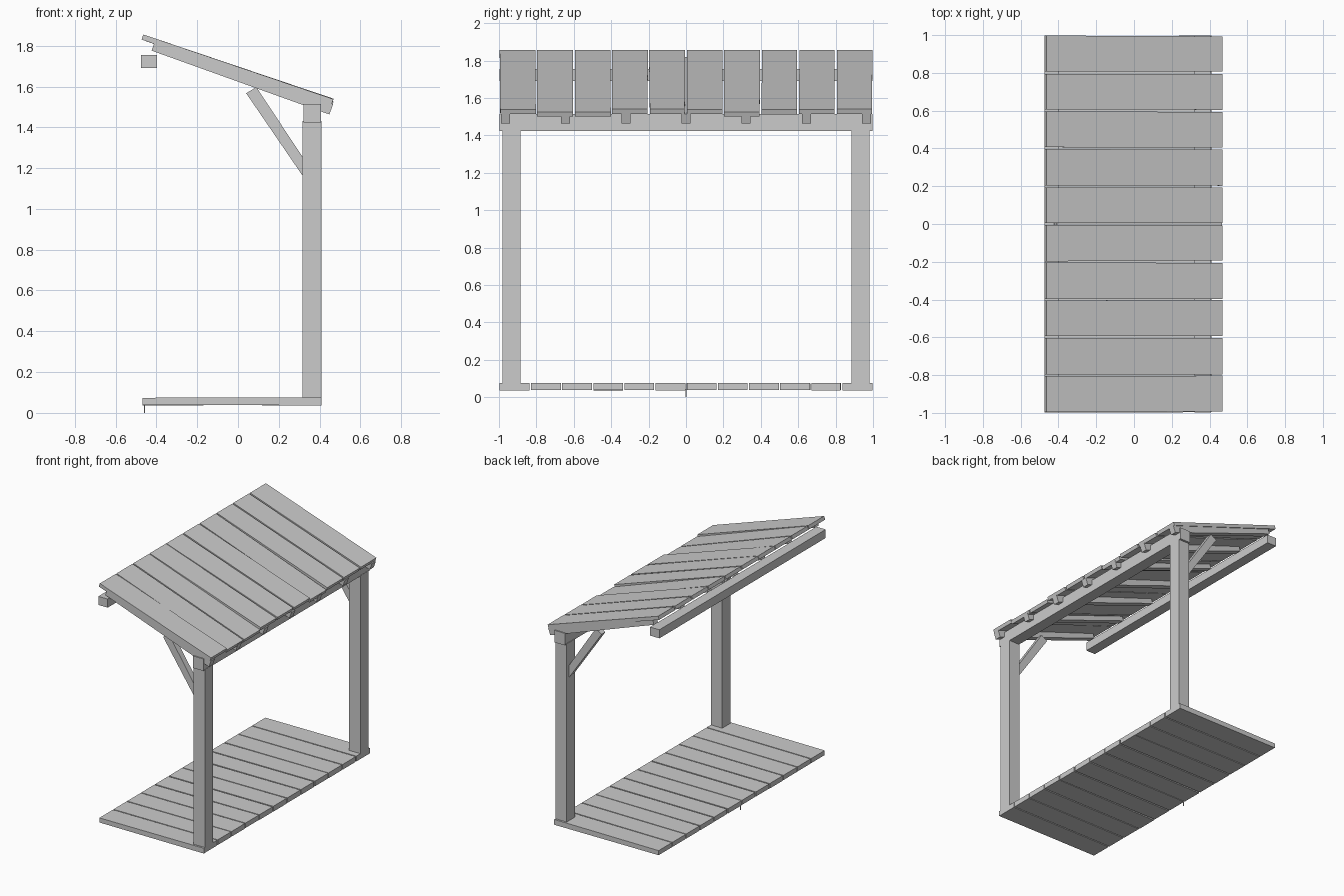
import bpy, bmesh, random

if "Cube" in bpy.data.objects:
    bpy.data.objects.remove(bpy.data.objects["Cube"])

random.seed(4)


def prism(name, profile, y0, y1, skew=0.0):
    """Extrude an x/z profile from y0 to y1; skew nudges the corners in y."""
    bm = bmesh.new()
    n = len(profile)
    rings = []
    for y, s in ((y0, 1), (y1, -1)):
        left, right = random.uniform(0, skew), random.uniform(0, skew)
        rings.append([bm.verts.new((x, y + s * (left if x < 0 else right), z))
                      for x, z in profile])
    bm.faces.new(rings[0])
    bm.faces.new(rings[1])
    for i in range(n):
        j = (i + 1) % n
        bm.faces.new((rings[0][i], rings[0][j], rings[1][j], rings[1][i]))
    bmesh.ops.recalc_face_normals(bm, faces=bm.faces)
    me = bpy.data.meshes.new(name)
    bm.to_mesh(me)
    bm.free()
    ob = bpy.data.objects.new(name, me)
    bpy.context.collection.objects.link(ob)
    return ob


def rect(x0, x1, z0, z1):
    return [(x0, z0), (x1, z0), (x1, z1), (x0, z1)]


# Floor boards, slightly uneven
step = 2 / 12
for i in range(12):
    y = -1 + i * step
    d = random.uniform(0, 0.004)
    board = [(-0.467, 0.04 - d), (0.41, 0.036 + d), (0.41, 0.077), (-0.467, 0.074)]
    prism(f"floor_board_{i + 1}", board, y + 0.002, y + step - 0.002, 0.004)

# Small nail poking out under the floor edge
prism("floor_nail", rect(-0.46, -0.455, 0, 0.045), -0.003, 0.003)

# Posts and diagonal braces at both ends
brace = [(0.315, 1.165), (0.315, 1.257), (0.09, 1.597), (0.04, 1.567)]
for side, s in (("front", -1), ("back", 1)):
    prism(f"{side}_post", rect(0.315, 0.41, 0.075, 1.43), s * 0.885, s * 0.982)
    prism(f"{side}_brace", brace, s * 0.91, s * 0.955)

# Long beams under the roof
prism("post_beam", rect(0.32, 0.408, 1.424, 1.515), -0.998, 0.998)
prism("wall_beam", rect(-0.475, -0.397, 1.69, 1.755), -0.998, 0.998)

# Sloping rafters
rafter = [(-0.424, 1.776), (0.448, 1.463), (0.466, 1.513), (-0.408, 1.818)]
for i in range(7):
    y = -0.965 + i * 0.965 / 3
    prism(f"rafter_{i + 1}", rafter, y - 0.024, y + 0.024)

# Roof boards, a few sagging at the low edge
for i in range(10):
    y = -1 + i * 0.2
    d = 0.016 if i in (1, 2, 6) else random.uniform(0, 0.004)
    board = [(-0.473, 1.83), (0.459, 1.516 - d), (0.468, 1.541 - d), (-0.464, 1.855)]
    prism(f"roof_board_{i + 1}", board, y + 0.002, y + 0.198, 0.005)
